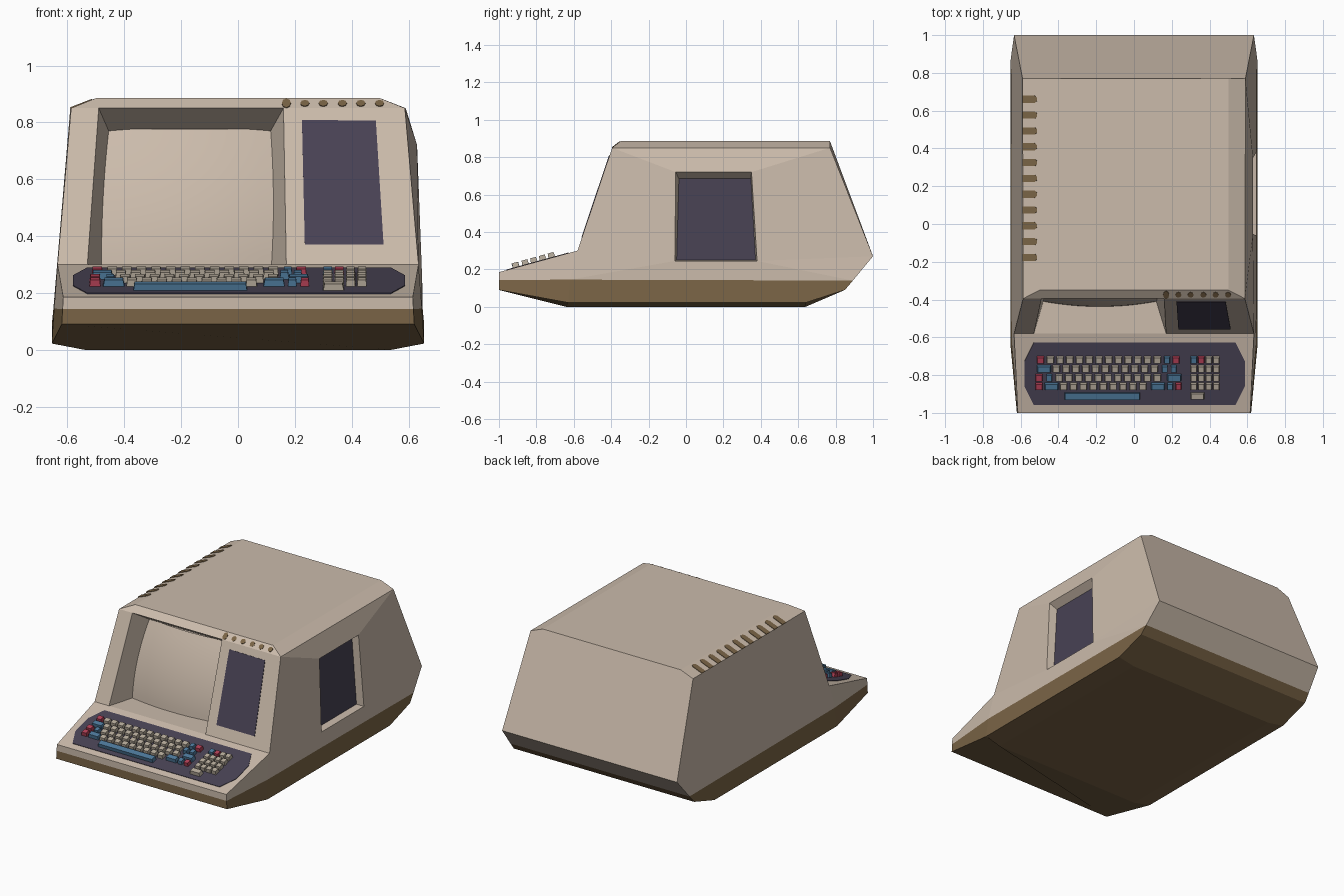
import bpy, bmesh, math
from mathutils import Vector

if "Cube" in bpy.data.objects:
    bpy.data.objects.remove(bpy.data.objects["Cube"])


def material(name, srgb):
    m = bpy.data.materials.new(name)
    m.diffuse_color = [((c / 255 + 0.055) / 1.055) ** 2.4 for c in srgb] + [1]
    m.use_nodes = True
    m.node_tree.nodes["Principled BSDF"].inputs["Base Color"].default_value = m.diffuse_color
    return m


BEIGE = material("beige casing", (203, 187, 171))
BROWN = material("brown base", (122, 100, 70))
DARK = material("dark panel", (72, 66, 84))
CREAM = material("cream keys", (182, 171, 155))
BLUE = material("blue keys", (78, 122, 156))
RED = material("red keys", (178, 64, 86))


def finish(name, bm, mats):
    bmesh.ops.recalc_face_normals(bm, faces=bm.faces)
    me = bpy.data.meshes.new(name)
    bm.to_mesh(me)
    bm.free()
    for m in mats:
        me.materials.append(m)
    ob = bpy.data.objects.new(name, me)
    bpy.context.collection.objects.link(ob)
    return ob


def prism(bm, pts, lo, hi, taper=1.0):
    """Extrude a polygon along its normal (turned to the front or top)."""
    pts = [Vector(p) for p in pts]
    mid = sum(pts, Vector()) / len(pts)
    n = (pts[1] - pts[0]).cross(pts[2] - pts[1]).normalized()
    if n.dot(Vector((0, -0.5, 1))) < 0:
        n = -n
    a = [bm.verts.new(p + n * lo) for p in pts]
    b = [bm.verts.new(mid + (p - mid) * taper + n * hi) for p in pts]
    bm.faces.new(a)
    bm.faces.new(b)
    for i in range(len(pts)):
        j = (i + 1) % len(pts)
        bm.faces.new((a[i], a[j], b[j], b[i]))


# Casing corners on the right half; lower-case names are the mirrored left ones
half = {
    "T1": (0.50, -0.35, 0.885), "T2": (0.50, 0.77, 0.885),   # roof
    "S1": (0.587, -0.395, 0.85), "S2": (0.59, 0.77, 0.85),   # shoulder
    "K1": (0.635, -0.58, 0.30), "B1": (0.635, 1.0, 0.27),    # knee, back edge
    "L1": (0.615, -1, 0.185), "L2": (0.617, -1, 0.143), "L3": (0.62, -1, 0.09),
    "M1": (0.647, -0.62, 0.145), "N": (0.65, 0.892, 0.14),   # colour line
    "U": (0.655, 0.85, 0.09),
    "D1": (0.655, -0.63, 0.022), "D2": (0.655, 0.64, 0.022),
    "E1": (0.54, -0.64, 0), "E2": (0.54, 0.64, 0),           # foot
}
P = dict(half)
P.update({k.lower(): (-x, y, z) for k, (x, y, z) in half.items()})
# Screen recess mouth and back
P.update(Ra=(-0.53, -0.58, 0.30), Rb=(0.17, -0.58, 0.30),
         Rc=(0.16, -0.395, 0.85), Rd=(-0.49, -0.395, 0.85),
         Ia=(-0.48, -0.41, 0.30), Ib=(0.118, -0.41, 0.30),
         Ic=(0.115, -0.27, 0.77), Id=(-0.455, -0.27, 0.77))
# Side bay mouth and back
P.update(Wa=(0.63, -0.055, 0.72), Wb=(0.63, 0.35, 0.72),
         Wc=(0.648, 0.38, 0.245), Wd=(0.648, -0.06, 0.245),
         Va=(0.585, -0.038, 0.685), Vb=(0.585, 0.347, 0.685),
         Vc=(0.60, 0.372, 0.25), Vd=(0.60, -0.05, 0.25))

both_sides = ["T1 S1 S2 T2", "K1 L1 L2 M1", "M1 N U D2 D1", "M1 L2 L3 D1", "D1 D2 E2 E1"]
faces = [
    "T1 T2 t2 t1", "T1 t1 s1 Rd Rc S1", "T2 t2 s2 b1 B1 S2", "B1 b1 n N", "N n u U",
    "U u d2 e2 E2 D2", "E1 E2 e2 e1", "L3 l3 d1 e1 E1 D1", "L1 l1 l2 L2", "L2 l2 l3 L3",
    "K1 L1 l1 k1 Ra Rb", "k1 Ra Rd s1", "Rb K1 S1 Rc", "s1 k1 m1 n b1 s2",
    "Ra Rb Ib Ia", "Rb Rc Ic Ib", "Rc Rd Id Ic", "Rd Ra Ia Id", "Ia Ib Ic Id",
    "S1 S2 Wb Wa", "S2 B1 Wc Wb", "B1 N Wc", "N M1 Wd Wc", "M1 K1 Wd", "K1 S1 Wa Wd",
    "Wa Wb Vb Va", "Wb Wc Vc Vb", "Wc Wd Vd Vc", "Wd Wa Va Vd", "Va Vb Vc Vd",
] + both_sides + [f.lower() for f in both_sides]

bm = bmesh.new()
V = {k: bm.verts.new(p) for k, p in P.items()}
for f in faces:
    face = bm.faces.new([V[k] for k in f.split()])
    if max(v.co.z for v in face.verts) < 0.146:
        face.material_index = 1
    elif f == "Va Vb Vc Vd":
        face.material_index = 2
finish("casing", bm, [BEIGE, BROWN, DARK])

# Bulging screen inside the recess
bm = bmesh.new()
A, B, C, D = (Vector(P[k]) for k in ("Ia", "Ib", "Ic", "Id"))
N = 12
grid = []
for j in range(N + 1):
    for i in range(N + 1):
        u, v = (i / N - 0.5) * 1.03 + 0.5, (j / N - 0.5) * 1.03 + 0.5
        p = A.lerp(B, u).lerp(D.lerp(C, u), v)
        p.y -= 0.055 * (1 - ((2 * u - 1) ** 2 + (2 * v - 1) ** 2) / 2)
        grid.append(bm.verts.new(p))
for j in range(N):
    for i in range(N):
        k = j * (N + 1) + i
        bm.faces.new((grid[k], grid[k + 1], grid[k + N + 2], grid[k + N + 1])).smooth = True
screen = finish("screen", bm, [BEIGE])
if screen.data.polygons[0].normal.y > 0:
    screen.data.flip_normals()


def front(x, z):
    return (x, -0.58 + (z - 0.30) / 0.55 * 0.185, z)


def brow(x, z):
    return (x, -0.395 + (z - 0.85) / 0.035 * 0.045, z)


def deck(x, y):
    return (x, y, 0.185 + (y + 1) * 0.115 / 0.42)


# Dark panel beside the screen
bm = bmesh.new()
prism(bm, [front(0.235, 0.37), front(0.512, 0.37), front(0.485, 0.805), front(0.225, 0.808)],
      -0.003, 0.003)
finish("drive_panel", bm, [DARK])

# Indicator marks on the brow
bm = bmesh.new()
for i, x in enumerate((0.17, 0.235, 0.30, 0.367, 0.432, 0.498)):
    w, h = (0.016, 0.016) if i == 0 else (0.016, 0.011)
    prism(bm, [brow(x + w * math.cos(a * math.pi / 4), 0.866 + h * math.sin(a * math.pi / 4))
               for a in range(8)], -0.002, 0.003)
finish("brow_marks", bm, [BROWN])

# Vent slots on the left shoulder
bm = bmesh.new()
for i in range(11):
    y = 0.66 - i * 0.0837
    outline = [(-0.59, -0.019), (-0.525, -0.019), (-0.513, -0.009),
               (-0.513, 0.009), (-0.525, 0.019), (-0.59, 0.019)]
    prism(bm, [(x, y + dy, 0.85 + (x + 0.59) / 0.09 * 0.035) for x, dy in outline], -0.003, 0.003)
finish("vent_slots", bm, [BROWN])

# Keyboard plate
bm = bmesh.new()
x0, x1, y0, y1, c = -0.58, 0.587, -0.958, -0.627, 0.05
prism(bm, [deck(*p) for p in (
    (x0 + c, y0), (x1 - c, y0), (x1, y0 + 2 * c), (x1, y1 - 2 * c), (x1 - c, y1),
    (x0 + c, y1), (x0, y1 - 2 * c), (x0, y0 + 2 * c))], -0.003, 0.003)
finish("keyboard_plate", bm, [DARK])

# Keys: (colour, first centre x, count, pitch, width) for each row
k, wide = 0.039, 0.076
rows = [
    (-0.717, [("r", -0.495, 1, 0, k), ("c", -0.443, 12, 0.0515, k), ("b", 0.175, 1, 0, k * .8),
              ("r", 0.222, 1, 0, k), ("b", 0.316, 1, 0, 0.034), ("r", 0.356, 1, 0, 0.034),
              ("c", 0.396, 2, 0.04, 0.034)]),
    (-0.764, [("b", -0.477, 1, 0, wide), ("c", -0.412, 11, 0.052, k), ("b", 0.163, 1, 0, k * .8),
              ("b", 0.210, 1, 0, k * .8), ("c", 0.316, 4, 0.04, 0.034)]),
    (-0.811, [("r", -0.503, 1, 0, k), ("b", -0.449, 1, 0, k * .8), ("c", -0.397, 11, 0.052, k),
              ("b", 0.213, 1, 0, wide), ("c", 0.316, 4, 0.04, 0.034)]),
    (-0.857, [("r", -0.503, 1, 0, k), ("b", -0.437, 1, 0, wide), ("c", -0.373, 9, 0.0525, k),
              ("b", 0.127, 1, 0, wide), ("b", 0.191, 1, 0, k * .8), ("r", 0.235, 1, 0, k * .8),
              ("c", 0.316, 4, 0.04, 0.034)]),
    (-0.908, [("b", -0.168, 1, 0, 0.40), ("c", 0.336, 1, 0, 0.074)]),
]
sets = {"c": bmesh.new(), "b": bmesh.new(), "r": bmesh.new()}
for y, keys in rows:
    for col, x, count, pitch, w in keys:
        for i in range(count):
            cx, hw, hd = x + i * pitch, w / 2, 0.018
            prism(sets[col], [deck(cx - hw, y - hd), deck(cx + hw, y - hd),
                              deck(cx + hw, y + hd), deck(cx - hw, y + hd)],
                  0, 0.027, 0.85 if w < 0.1 else 0.98)
finish("cream_keys", sets["c"], [CREAM])
finish("blue_keys", sets["b"], [BLUE])
finish("red_keys", sets["r"], [RED])
